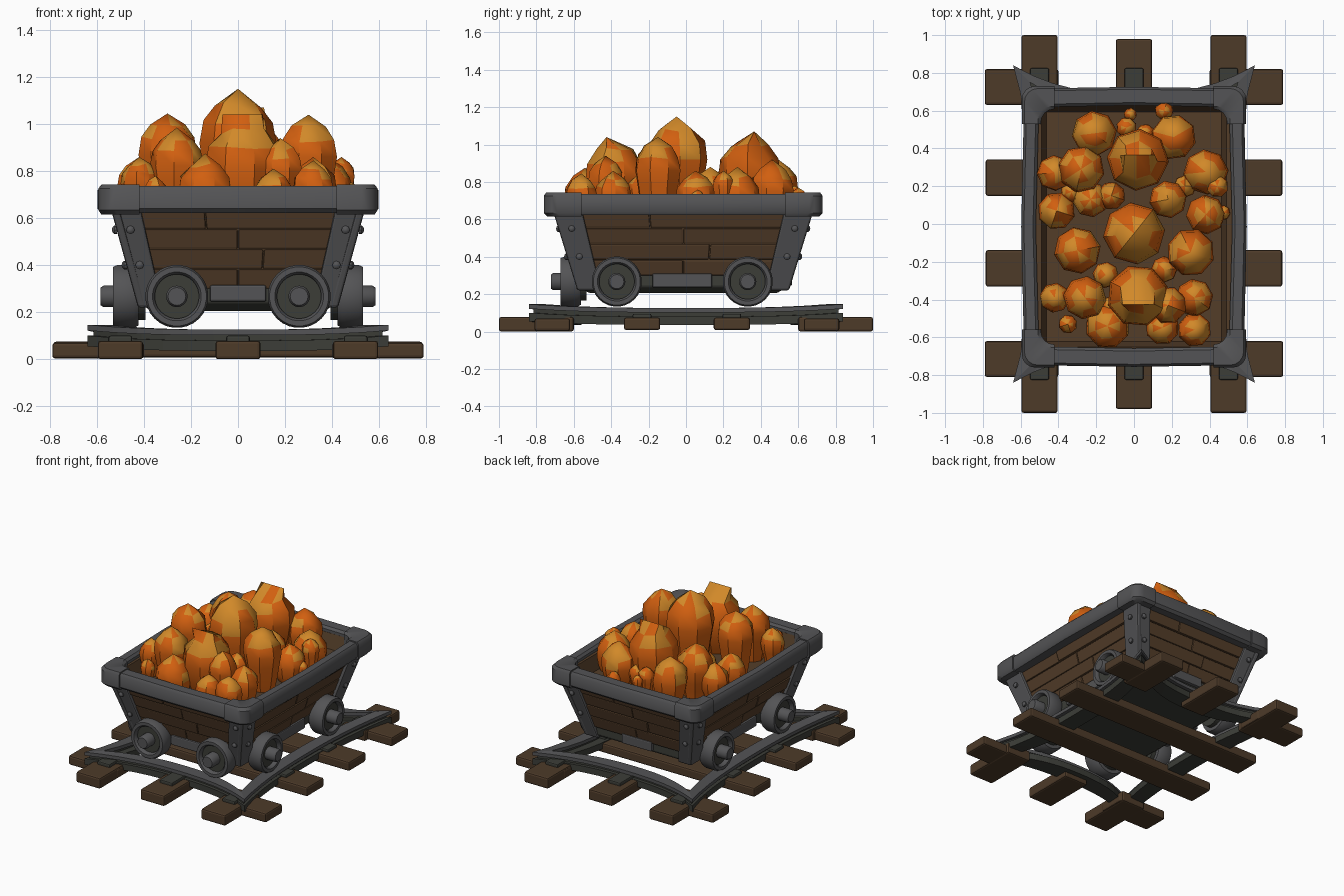
import bpy, bmesh, math, random
from mathutils import Vector

if "Cube" in bpy.data.objects:
    bpy.data.objects.remove(bpy.data.objects["Cube"])
random.seed(4)
CY = -0.015  # the cart sits slightly forward on the track


def material(name, col):
    m = bpy.data.materials.new(name)
    m.diffuse_color = (*col, 1)
    m.use_nodes = True
    m.node_tree.nodes["Principled BSDF"].inputs["Base Color"].default_value = m.diffuse_color
    return m


IRON = material("iron grey", (.088, .088, .092))
DARK = material("dark iron", (.045, .047, .039))
WOOD = material("brown wood", (.088, .047, .022))
TIE = material("sleeper wood", (.075, .043, .022))
ORANGE = material("orange crystal", (.64, .115, .005))
AMBER = material("amber crystal", (.64, .25, .022))


def mesh(name, verts, faces, mats, bevel=0, smooth=False, rule=None):
    me = bpy.data.meshes.new(name)
    me.from_pydata([tuple(v) for v in verts], [], faces)
    bm = bmesh.new()
    bm.from_mesh(me)
    bmesh.ops.remove_doubles(bm, verts=bm.verts, dist=1e-5)
    bmesh.ops.recalc_face_normals(bm, faces=bm.faces)
    for f in bm.faces:
        f.smooth = smooth
        if rule:
            f.material_index = rule(f)
    bm.to_mesh(me)
    bm.free()
    for m in (mats if isinstance(mats, list) else [mats]):
        me.materials.append(m)
    ob = bpy.data.objects.new(name, me)
    bpy.context.collection.objects.link(ob)
    if bevel:
        b = ob.modifiers.new("bevel", 'BEVEL')
        b.width, b.segments = bevel, 2
    if smooth:
        bpy.context.view_layer.objects.active = ob
        ob.select_set(True)
        bpy.ops.object.shade_smooth_by_angle(angle=math.radians(40))
        ob.select_set(False)
    return ob


def grid(name, rows, mat, wrap_rows=True, wrap_cols=True, cap=False, **kw):
    """Skin a list of equal point rows."""
    n, m = len(rows), len(rows[0])
    faces = [(i * m + j, i * m + (j + 1) % m, (i + 1) % n * m + (j + 1) % m, (i + 1) % n * m + j)
             for i in range(n if wrap_rows else n - 1) for j in range(m if wrap_cols else m - 1)]
    if cap and wrap_rows:
        faces += [[i * m for i in range(n)], [i * m + m - 1 for i in range(n)]]
    elif cap:
        faces += [list(range(m)), list(range((n - 1) * m, n * m))]
    return mesh(name, [p for r in rows for p in r], faces, mat, **kw)


def quad(x0, x1, y0, y1, z):
    return [(x0, y0, z), (x1, y0, z), (x1, y1, z), (x0, y1, z)]


def box(name, x0, x1, y0, y1, z0, z1, mat, bevel=.008):
    x0, x1, y0, y1 = min(x0, x1), max(x0, x1), min(y0, y1), max(y0, y1)
    return grid(name, [quad(x0, x1, y0, y1, z0), quad(x0, x1, y0, y1, z1)], mat,
                wrap_rows=False, cap=True, bevel=bevel)


def lathe(name, profile, start, axis, mat, n=24, closed=False):
    a = Vector(axis).normalized()
    e = a.orthogonal().normalized()
    f = a.cross(e)
    rows = [[Vector(start) + a * t + (e * math.cos(k * math.tau / n) + f * math.sin(k * math.tau / n)) * r
             for k in range(n)] for r, t in profile]
    return grid(name, rows, mat, wrap_rows=closed, smooth=True)


# ---- sleepers: two full ones, short stubs round the edge ----
for y in (-.235, .245):
    box("long_sleeper", -.785, .785, y - .097, y + .097, .008, .075, TIE, .012)
for s in (-1, 1):
    for y in (-.715, .725):
        box("corner_sleeper", s * .4, s * .79, y - .095, y + .095, .003, .07, TIE, .012)
    for x in (-.5, 0, .5):
        box("end_sleeper", x - .096, x + .096, s * .6, s * (.98 if x == 0 else 1), 0, .078, TIE, .012)
        box("rail_plate", x - .05, x + .05, s * .66, s * .825, .07, .1, DARK)
    for y in (-.235, .245):
        box("rail_plate", s * .44, s * .585, y - .05, y + .05, .07, .095, DARK)


# ---- track: square frame with flared, raised corners ----
def track_loop(inset, z):
    pts = []
    ts = [-1 + 2 * k / 12 for k in range(12)]
    for side in range(4):
        for t in ts:
            dip = 1 - abs(t) ** 2.5
            zz = z + .02 * abs(t) ** 3
            x, y = .64 - inset, .84 - inset
            pts.append([(t * x, -(y - .15 * dip), zz), (x - .1 * dip, t * y, zz),
                        (-t * x, y - .15 * dip, zz), (-x + .1 * dip, -t * y, zz)][side])
    return pts


for nm, a, b, z0, z1, mt in (("rail_foot", .0, .13, .035, .08, DARK), ("rail_web", .025, .065, .08, .105, DARK),
                             ("rail_head", 0, .09, .102, .126, IRON)):
    grid(nm, [track_loop(a, z0), track_loop(a, z1), track_loop(b, z1), track_loop(b, z0)], mt)


# ---- tub: hollow tapered box ----
def tub(z, inset=0):
    k = (z - .28) / .4
    hx, hy = .41 + .11 * k - inset, .55 + .115 * k - inset
    return quad(-hx, hx, CY - hy, CY + hy, z)


grid("tub_shell", [tub(.28), tub(.7), tub(.7, .035), tub(.6, .035)], WOOD, wrap_rows=False, cap=True)


def slab(name, z0, z1, side, u0, u1, out, mat, bevel=.006):
    """Plate lying on one tub wall between fractions u0 and u1."""
    rows = []
    for z in (z0, z1):
        a = [Vector(tub(z, .004)[(side + j) % 4]) for j in (0, 1)]
        d = a[1] - a[0]
        nrm = Vector((d.y, -d.x, 0)).normalized() * (out + .004)
        p, q = a[0] + d * u0, a[0] + d * u1
        rows.append([p, q, q + nrm, p + nrm])
    return grid(name, rows, mat, wrap_rows=False, cap=True, bevel=bevel)


for side in range(4):
    for r in range(4):
        z0, z1 = .3 + r * .085, .3 + (r + 1) * .085 - .004
        cut = (.5, .62, .5, .36)[r]
        for u0, u1 in ((0.02, cut - .002), (cut + .002, .98)):
            slab("wall_plank", z0, z1, side, u0, u1, .008 + random.random() * .01, WOOD)
    # iron corner straps with bolts
    w = .09 if side % 2 == 0 else .085
    for u0, u1 in ((-.035, w), (1 - w, 1.035)):
        slab("corner_strap", .22, .64, side, u0, u1, .032, IRON, .01)
        for z in (.4, .55):
            c = tub(z)
            p, q = Vector(c[side]), Vector(c[(side + 1) % 4])
            d = q - p
            nrm = Vector((d.y, -d.x, 0)).normalized()
            lathe("strap_bolt", [(.018, 0), (.018, .012), (.01, .02), (0, .022)],
                  p + d * ((u0 + u1) / 2) + nrm * .03, nrm, IRON, 8)

# ---- chassis ----
grid("chassis", [quad(-.37, .37, CY - .5, CY + .5, .205), quad(-.42, .42, CY - .56, CY + .56, .24),
                 quad(-.42, .42, CY - .56, CY + .56, .31)], DARK, wrap_rows=False, cap=True, bevel=.01)
for s in (-1, 1):
    y = CY + s * .562
    box("chassis_plate", -.12, .12, y - .02, y + .02, .245, .315, IRON)
    box("chassis_plate", s * .422 - .02, s * .422 + .02, -.18, .14, .235, .31, IRON)


# ---- wheels: front pair and two on each side ----
def wheel(start, axis):
    lathe("wheel_rim", [(.094, 0), (.125, 0), (.134, .02), (.134, .09), (.126, .108), (.104, .108), (.094, .095)],
          start, axis, IRON, 28, True)
    lathe("wheel_disc", [(0, -.03), (.1, -.03), (.1, .08), (0, .08)], start, axis, DARK)
    lathe("wheel_hub", [(.046, .06), (.046, .148), (.038, .16), (0, .16)], start, axis, IRON, 16)


for s in (-1, 1):
    wheel((s * .26, -.562, .267), (0, -1, 0))
    for y in (-.37, .33):
        wheel((s * .424, y, .267), (s, 0, 0))


# ---- top rim with heavier corner caps ----
def corner(hx, hy, z, sx, sy, leg=0, r=.07):
    arc = [(hx - r + r * math.cos(k * math.pi / 8), hy - r + r * math.sin(k * math.pi / 8)) for k in range(5)]
    if leg:
        arc = [(hx, .74 - leg * 1.15)] + arc + [(.59 - leg, hy)]
    return [(sx * x, CY + sy * y, z) for x, y in arc]


def rim_loop(hx, hy, z):
    p = []
    for sx, sy, mid in ((1, 1, (0, hy + .008)), (-1, 1, (-hx - .015, 0)), (-1, -1, (0, -hy - .008)), (1, -1, (hx + .015, 0))):
        c = corner(hx, hy, z, sx, sy)
        p += (c if sx * sy > 0 else c[::-1]) + [(mid[0], CY + mid[1], z)]
    return p


SECTION = [(.57, .715, .622), (.582, .733, .64), (.582, .733, .718), (.568, .72, .736),
           (.52, .65, .736), (.505, .635, .72), (.505, .635, .622)]
grid("top_rim", [rim_loop(*s) for s in SECTION], IRON, smooth=True)
for sx in (-1, 1):
    for sy in (-1, 1):
        rows = [corner(x + (.012 if x > .55 else -.012), y + (.012 if x > .55 else -.012),
                       z + (.008 if z > .7 else -.006), sx, sy, .17) for x, y, z in SECTION]
        grid("rim_corner", rows, IRON, wrap_cols=False, cap=True, smooth=True)


# ---- crystals: smooth bulbs with faceted tops (x, y, radius, top, ridge shift) ----
def crystal(x, y, r, top, ridge=None):
    n = 8
    ph = random.random() * 6
    base = .59
    prof = [(0, top), (.6 * r, top - .43 * r), (.92 * r, top - .85 * r), (r, top - 1.4 * r),
            (.9 * r, top - 2 * r), (.75 * r, min(top - 2.4 * r, .66)), (.62 * r, base)]
    rows = []
    for i, (rr, z) in enumerate(prof):
        rows.append([])
        for k in range(n):
            j = 1 + random.uniform(-.05, .05) * (i < 3)
            a = ph + math.tau * k / n
            px, py = x + rr * j * math.cos(a), y + rr * j * math.sin(a)
            if ridge is not None and i == 0:  # chisel edge along x
                px, py = x + .55 * r * math.cos(a), y + ridge
            rows[-1].append((px, py, max(z, base) + (random.uniform(-.08, .08) * r if i in (1, 2) else 0)))

    def tint(f):
        z = f.calc_center_median().z
        chance = .65 if z > top - .42 * r else .5 if z > top - .85 * r else .06 if z > top - 1.25 * r else 0
        return 1 if random.random() < chance else 0
    grid("crystal", rows, [ORANGE, AMBER], wrap_rows=False, rule=tint, smooth=True)


BIG = [(0, -.05, .165, 1.15), (.02, .34, .165, 1.07, .025), (.02, -.38, .165, 1.04, -.045), (-.3, -.14, .125, 1.045),
       (.3, -.15, .128, 1.04), (-.21, .48, .12, .93), (.21, .46, .12, .92), (-.28, .29, .125, .97),
       (.38, .275, .12, .88), (-.26, -.39, .115, .985)]
SMALL = [(-.42, .27, .095, .86), (-.41, .07, .1, .85), (.38, .05, .105, .86), (.18, .13, .1, .88),
         (-.42, -.39, .08, .86), (.18, -.43, .1, .94), (.32, -.39, .1, .86), (-.14, -.54, .12, .875),
         (.15, -.55, .09, .81), (.32, -.56, .09, .845), (-.23, .13, .095, .85), (-.12, .15, .075, .84),
         (-.04, .51, .055, .82), (.16, .6, .05, .77), (-.02, .58, .035, .78), (.06, .48, .05, .8),
         (.44, .2, .06, .86), (.16, -.24, .07, .85), (-.35, -.53, .05, .78), (-.15, -.27, .07, .86),
         (-.33, .17, .06, .78), (.27, .2, .06, .78), (-.12, -.44, .06, .8), (.47, .06, .04, .76)]
for c in BIG + SMALL:
    crystal(*c)
